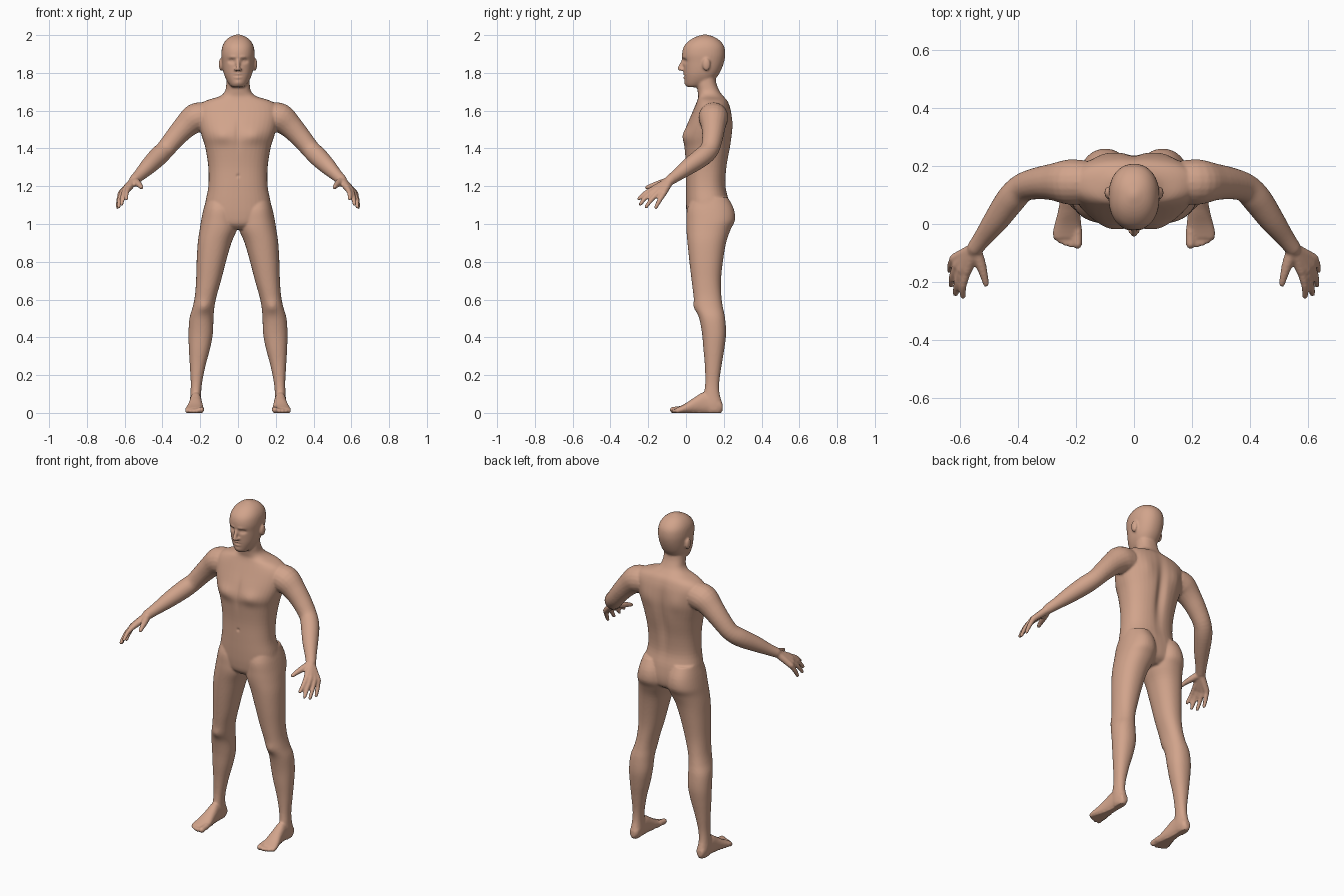
import bpy, bmesh, math
from mathutils import Vector, Matrix

WAIST = 1.19
bm = bmesh.new()


def spline(rows, sub=4):
    """Catmull-Rom resampling of rows of numbers."""
    out = []
    for i in range(len(rows) - 1):
        a, b, c, d = (rows[max(0, min(len(rows) - 1, i + k))] for k in (-1, 0, 1, 2))
        for s in range(sub):
            t = s / sub
            out.append([q + 0.5 * t * ((r - p) + t * (2*p - 5*q + 4*r - s4 + t * (3*(q - r) + s4 - p)))
                        for p, q, r, s4 in zip(a, b, c, d)])
    out.append(list(rows[-1]))
    return out


def skin(rings):
    """Closed surface through rings of points."""
    vs = [[bm.verts.new(p) for p in ring] for ring in rings]
    n = len(vs[0])
    for a, b in zip(vs, vs[1:]):
        for i in range(n):
            bm.faces.new((a[i], a[(i + 1) % n], b[(i + 1) % n], b[i]))
    bm.faces.new(vs[0][::-1])
    bm.faces.new(vs[-1])


def loft(rows, axis='z', side=1, power=2.2, n=40):
    """Rows are (position, low a, high a, low b, high b) along one axis."""
    rings = []
    for t, a0, a1, b0, b1 in spline(rows):
        ring = []
        for i in range(n):
            c, s = math.cos(2 * math.pi * i / n), math.sin(2 * math.pi * i / n)
            a = (a0 + a1) / 2 + (a1 - a0) / 2 * math.copysign(abs(c) ** (2 / power), c)
            b = (b0 + b1) / 2 + (b1 - b0) / 2 * math.copysign(abs(s) ** (2 / power), s)
            ring.append((a * side, b, t) if axis == 'z' else (a * side, t, b))
        rings.append(ring)
    skin(rings)


def tube(rows, side=1, n=20):
    """Round limb through (x, y, z, radius) with rounded ends."""
    pts = [(Vector(r[:3]), r[3]) for r in spline(rows)]
    (p, r), (q, e) = pts[0], pts[-1]
    d0, d1 = (p - pts[1][0]).normalized(), (q - pts[-2][0]).normalized()
    pts = ([(p + d0 * r * .9, r * .35), (p + d0 * r * .6, r * .78)] + pts
           + [(q + d1 * e * .6, e * .78), (q + d1 * e * .9, e * .35)])
    rings = []
    for i, (c, rad) in enumerate(pts):
        d = pts[min(i + 1, len(pts) - 1)][0] - pts[max(i - 1, 0)][0]
        rot = d.to_track_quat('Z', 'Y')
        ring = []
        for k in range(n):
            w = 2 * math.pi * k / n
            v = c + rot @ Vector((math.cos(w) * rad, math.sin(w) * rad, 0))
            ring.append((v.x * side, v.y, v.z))
        rings.append(ring)
    skin(rings)


def ball(c, size, side=1):
    m = Matrix.Translation((c[0] * side, c[1], c[2])) @ Matrix.Diagonal((*size, 1))
    bmesh.ops.create_uvsphere(bm, u_segments=20, v_segments=12, radius=1, matrix=m)


# head
head = [(1.724, .028, .01, .08), (1.735, .043, -.001, .11), (1.76, .06, -.007, .148),
        (1.79, .073, -.011, .172), (1.82, .080, -.013, .188), (1.86, .085, -.016, .202),
        (1.90, .088, -.021, .208), (1.94, .083, -.011, .202), (1.97, .067, .016, .18),
        (1.99, .043, .05, .15), (2.003, .01, .09, .11)]
loft([(z, -w, w, f, b) for z, w, f, b in head])
tube([(0, -.014, 1.868, .009), (0, -.024, 1.845, .010), (0, -.032, 1.822, .013)])

# neck, chest and pelvis
torso = [(1.78, .06, .05, .155), (1.74, .062, .055, .162), (1.70, .070, .062, .18),
         (1.675, .10, .065, .20), (1.655, .165, .06, .218), (1.63, .205, .05, .23),
         (1.59, .22, .033, .24), (1.52, .208, .003, .246), (1.46, .19, -.014, .243),
         (1.40, .172, -.008, .235), (1.30, .157, .0, .217), (1.20, .157, .0, .211),
         (1.12, .172, .0, .228), (1.05, .18, .003, .235), (1.0, .15, .012, .225),
         (.972, .09, .04, .19)]
loft([(z, -w, w, f, b) for z, w, f, b in torso[::-1]], power=2.35)

leg = [(0, .205, .245, .11, .185), (.015, .197, .252, .10, .195), (.05, .193, .255, .09, .192),
       (.10, .195, .252, .095, .178), (.16, .19, .25, .102, .176), (.25, .172, .255, .10, .188),
       (.34, .148, .26, .092, .203), (.42, .133, .262, .085, .212), (.50, .13, .257, .07, .207),
       (.56, .125, .24, .048, .195), (.62, .113, .228, .04, .187), (.70, .09, .222, .03, .185),
       (.80, .064, .219, .018, .195), (.90, .035, .213, .008, .212), (.97, .006, .203, .002, .236),
       (1.02, .004, .195, .002, .259), (1.08, .012, .182, .006, .253), (1.14, .03, .165, .03, .222)]
foot = [(.193, .208, .242, .012, .05), (.17, .194, .252, 0, .08), (.10, .193, .254, -.004, .11),
        (.05, .188, .261, -.004, .085), (0, .182, .274, -.004, .052),
        (-.03, .179, .281, -.003, .036), (-.05, .184, .278, .003, .027)]
arm = [(.17, .145, 1.57, .075), (.225, .145, 1.56, .078), (.28, .145, 1.515, .064),
       (.335, .14, 1.455, .055), (.385, .125, 1.395, .050), (.425, .085, 1.355, .051),
       (.475, .015, 1.305, .044), (.52, -.045, 1.26, .033), (.55, -.085, 1.232, .028)]
# knuckle, middle joint and tip of each finger
fingers = [((.578, -.165, 1.19), (.590, -.213, 1.165), (.591, -.25, 1.133)),
           ((.597, -.16, 1.18), (.611, -.208, 1.145), (.616, -.242, 1.105)),
           ((.612, -.143, 1.168), (.627, -.182, 1.13), (.632, -.212, 1.09)),
           ((.622, -.12, 1.16), (.633, -.143, 1.12), (.637, -.16, 1.088))]
toes = [(.195, -.071, .016), (.218, -.072, .011), (.237, -.067, .0105),
        (.255, -.058, .010), (.270, -.047, .010)]

for s in (1, -1):
    loft(leg, side=s)
    loft(foot, 'y', s)
    tube(arm, s)
    for k, m, t in fingers:
        tube([(.55, -.085, 1.23, .022), (*k, .017)], s)
        tube([(*k, .0155), (*m, .0125), (*t, .010)], s, 14)
    tube([(.548, -.09, 1.228, .022), (.531, -.135, 1.215, .019),
          (.519, -.175, 1.204, .0145), (.511, -.207, 1.193, .011)], s, 14)
    for x, y, r in toes:
        tube([(x, -.02, r + .006, r), (x, y, r, r)], s, 14)
    ball((.09, .108, 1.845), (.012, .021, .034), s)      # ear
    ball((.011, -.022, 1.818), (.009, .013, .008), s)    # nostril

bmesh.ops.recalc_face_normals(bm, faces=bm.faces[:])
mesh = bpy.data.meshes.new("body")
bm.to_mesh(mesh)
bm.free()
body = bpy.data.objects.new("body", mesh)
bpy.context.collection.objects.link(body)

# fuse all parts into one soft skin
mod = body.modifiers.new("fuse", 'REMESH')
mod.mode = 'VOXEL'
mod.voxel_size = .006
soft = body.modifiers.new("soften", 'SMOOTH')
soft.factor, soft.iterations = .5, 4
bpy.context.view_layer.update()
fused = bpy.data.meshes.new_from_object(body.evaluated_get(bpy.context.evaluated_depsgraph_get()))
body.modifiers.clear()
body.data = fused

# sculpted details: centre, reach, push along y
pushes = [((.034, -.01, 1.863), (.017, .04, .011), .014),    # eye sockets
          ((.034, -.005, 1.862), (.009, .04, .006), -.006),  # eyeballs
          ((.028, -.02, 1.884), (.02, .04, .007), -.004),    # brows
          ((0, -.015, 1.793), (.017, .03, .005), -.005),     # upper lip
          ((0, -.015, 1.775), (.015, .03, .005), -.006),     # lower lip
          ((0, -.015, 1.784), (.02, .03, .003), .005),       # mouth line
          ((0, 0, 1.747), (.018, .03, .012), -.005),         # chin
          ((.085, -.01, 1.47), (.05, .06, .04), -.011),      # chest muscles
          ((0, -.01, 1.48), (.015, .05, .08), .006),         # breastbone
          ((0, 0, 1.255), (.007, .03, .008), .007),          # navel
          ((0, .235, 1.40), (.028, .06, .17), -.018),        # spine
          ((.10, .24, 1.53), (.045, .05, .06), .007),        # shoulder blades
          ((.18, .05, .56), (.025, .03, .03), -.007)]        # kneecaps
bm = bmesh.new()
bm.from_mesh(fused)
for c, r, d in pushes:
    for v in bm.verts:
        if abs(v.co.z - c[2]) > 2.5 * r[2]:
            continue
        x = abs(v.co.x) if c[0] else v.co.x
        q = ((x - c[0]) / r[0])**2 + ((v.co.y - c[1]) / r[1])**2 + ((v.co.z - c[2]) / r[2])**2
        if q < 6:
            v.co.y += d * math.exp(-q)
for v in bm.verts:                                           # flat soles
    if v.co.z < .004:
        v.co.z = 0

# two colours split at waist height
bmesh.ops.bisect_plane(bm, geom=bm.verts[:] + bm.edges[:] + bm.faces[:],
                       plane_co=(0, 0, WAIST), plane_no=(0, 0, 1), dist=1e-5)
for f in bm.faces:
    f.smooth = True
    f.material_index = 1 if f.calc_center_median().z < WAIST else 0
bm.to_mesh(fused)
bm.free()
fused.materials.clear()
for name, col in (("light skin", (.64, .37, .26, 1)), ("brown lower body", (.26, .13, .105, 1))):
    m = bpy.data.materials.new(name)
    m.diffuse_color = col
    fused.materials.append(m)
